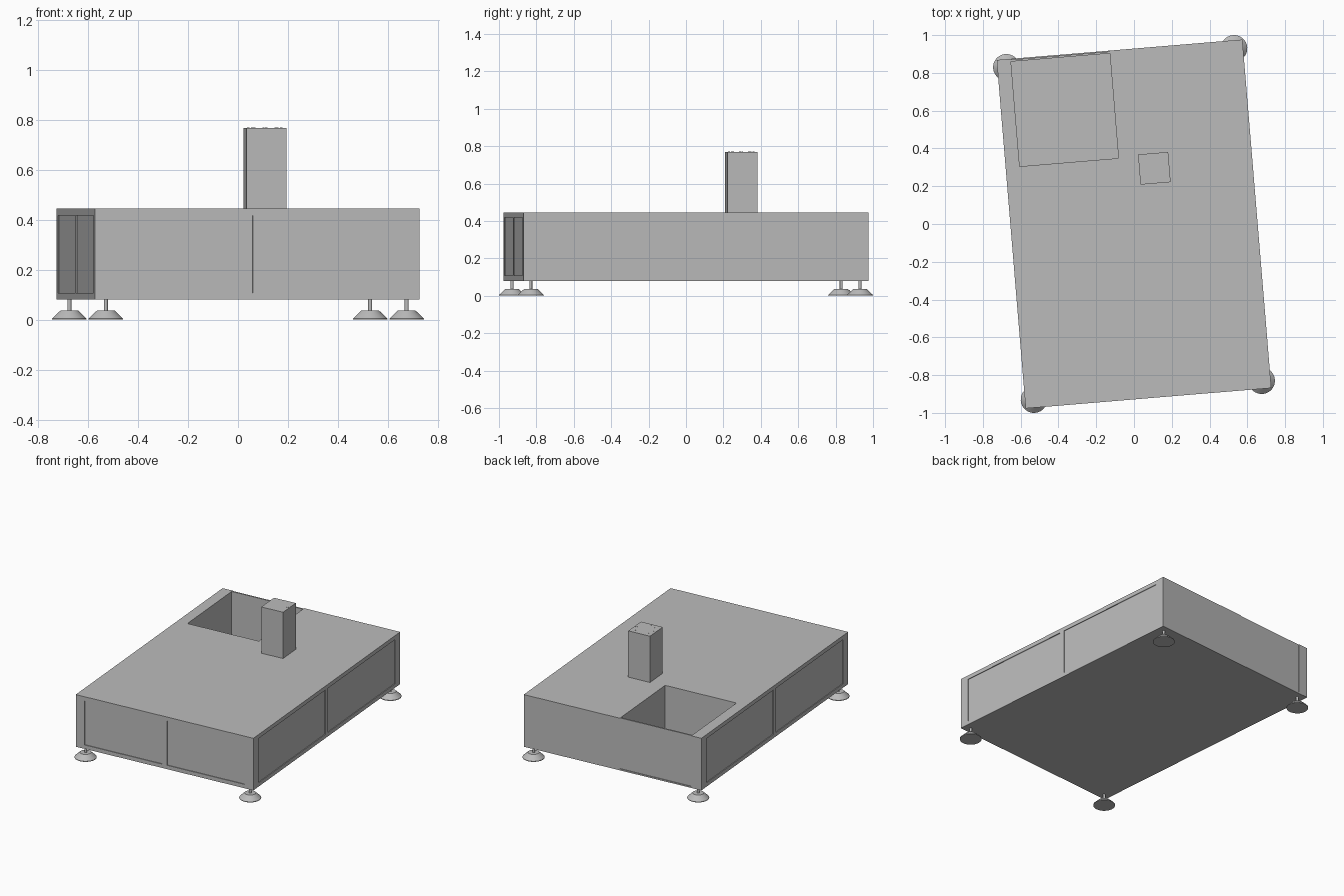
import bpy, bmesh, math
from mathutils import Matrix, Vector

cube = bpy.data.objects.get("Cube")
if cube:
    bpy.data.objects.remove(cube, do_unlink=True)

TURN = Matrix.Rotation(math.radians(4.75), 4, 'Z')   # whole machine sits slightly turned
HX, HY, Z0, Z1 = 0.6525, 0.9255, 0.08, 0.445         # cabinet half sizes and heights


def material(name, value):
    m = bpy.data.materials.new(name)
    m.use_nodes = True
    m.diffuse_color = (value, value, value, 1)
    m.node_tree.nodes["Principled BSDF"].inputs["Base Color"].default_value = m.diffuse_color
    return m


grey = material("plain_grey", 0.5)


def finish(name, bm):
    me = bpy.data.meshes.new(name)
    bm.to_mesh(me)
    bm.free()
    me.transform(TURN)
    me.materials.append(grey)
    ob = bpy.data.objects.new(name, me)
    bpy.context.collection.objects.link(ob)
    return ob


def box(name, lo, hi):
    lo, hi = Vector(lo), Vector(hi)
    bm = bmesh.new()
    bmesh.ops.create_cube(bm, size=1)
    bmesh.ops.scale(bm, vec=hi - lo, verts=bm.verts)
    bmesh.ops.translate(bm, vec=(lo + hi) / 2, verts=bm.verts)
    return finish(name, bm)


def cut(target, cutter):
    mod = target.modifiers.new(cutter.name, 'BOOLEAN')
    mod.operation, mod.solver, mod.object = 'DIFFERENCE', 'EXACT', cutter
    cutter.hide_render = True
    bpy.context.view_layer.objects.active = target
    bpy.ops.object.modifier_apply(modifier=mod.name)
    bpy.data.objects.remove(cutter, do_unlink=True)


def lathe(name, profile, x, y, sides=32):
    bm = bmesh.new()
    verts = [bm.verts.new((x + r, y, z)) for r, z in profile]
    edges = [bm.edges.new(pair) for pair in zip(verts, verts[1:])]
    bmesh.ops.spin(bm, geom=verts + edges, cent=(x, y, 0), axis=(0, 0, 1),
                   angle=math.tau, steps=sides)
    bmesh.ops.remove_doubles(bm, verts=bm.verts, dist=1e-5)
    bmesh.ops.recalc_face_normals(bm, faces=bm.faces)
    return finish(name, bm)


# Cabinet with an open well at the back corner
cabinet = box("cabinet", (-HX, -HY, Z0), (HX, HY, Z1))
WELL_L, WELL_R, WELL_FRONT = -0.578, -0.053, 0.354
cut(cabinet, box("well_cutter", (WELL_L, WELL_FRONT, Z0 + 0.01), (WELL_R, HY + 0.1, Z1 + 0.1)))

# Pairs of shallow door recesses on the front and both long sides
MARGIN, MULLION, DEPTH, LOW, HIGH = 0.065, 0.0175, 0.005, 0.107, 0.417
for s in (-1, 1):
    near, far = sorted((s * MULLION, s * (HX - MARGIN)))
    cut(cabinet, box("front_cutter", (near, -HY - 0.1, LOW), (far, -HY + DEPTH, HIGH)))
    near, far = sorted((s * MULLION, s * (HY - MARGIN)))
    for side in (-1, 1):
        x0, x1 = sorted((side * (HX - DEPTH), side * (HX + 0.1)))
        cut(cabinet, box("side_cutter", (x0, near, LOW), (x1, far, HIGH)))

# Thin recessed panel closing the back of the well
box("back_panel", (WELL_L, HY - 0.015, Z0 + 0.01), (WELL_R, HY - 0.005, Z1))

# Square column with a ring of small bolts on top
CX, CY, HALF, TOP = 0.1317, 0.285, 0.08, 0.769
box("column", (CX - HALF, CY - HALF, Z1), (CX + HALF, CY + HALF, TOP))
for i in range(8):
    a = math.tau * i / 8
    lathe("column_bolt", [(0.005, TOP), (0.005, TOP + 0.001), (0, TOP + 0.001)],
          CX + 0.066 * math.cos(a), CY + 0.066 * math.sin(a), 12)

# Four levelling feet: flared pad and thin stem
FOOT = [(0, 0), (0.07, 0), (0.07, 0.004), (0.036, 0.036), (0.008, 0.036), (0.008, Z0 + 0.002)]
for sx, left in ((1, "left"), (-1, "right")):
    for sy, front in ((-1, "front"), (1, "back")):
        foot = lathe(f"{front}_{left}_foot", FOOT, sx * 0.605, sy * 0.883)
        bpy.ops.object.select_all(action='DESELECT')
        foot.select_set(True)
        bpy.context.view_layer.objects.active = foot
        bpy.ops.object.shade_smooth_by_angle(angle=math.radians(30))
